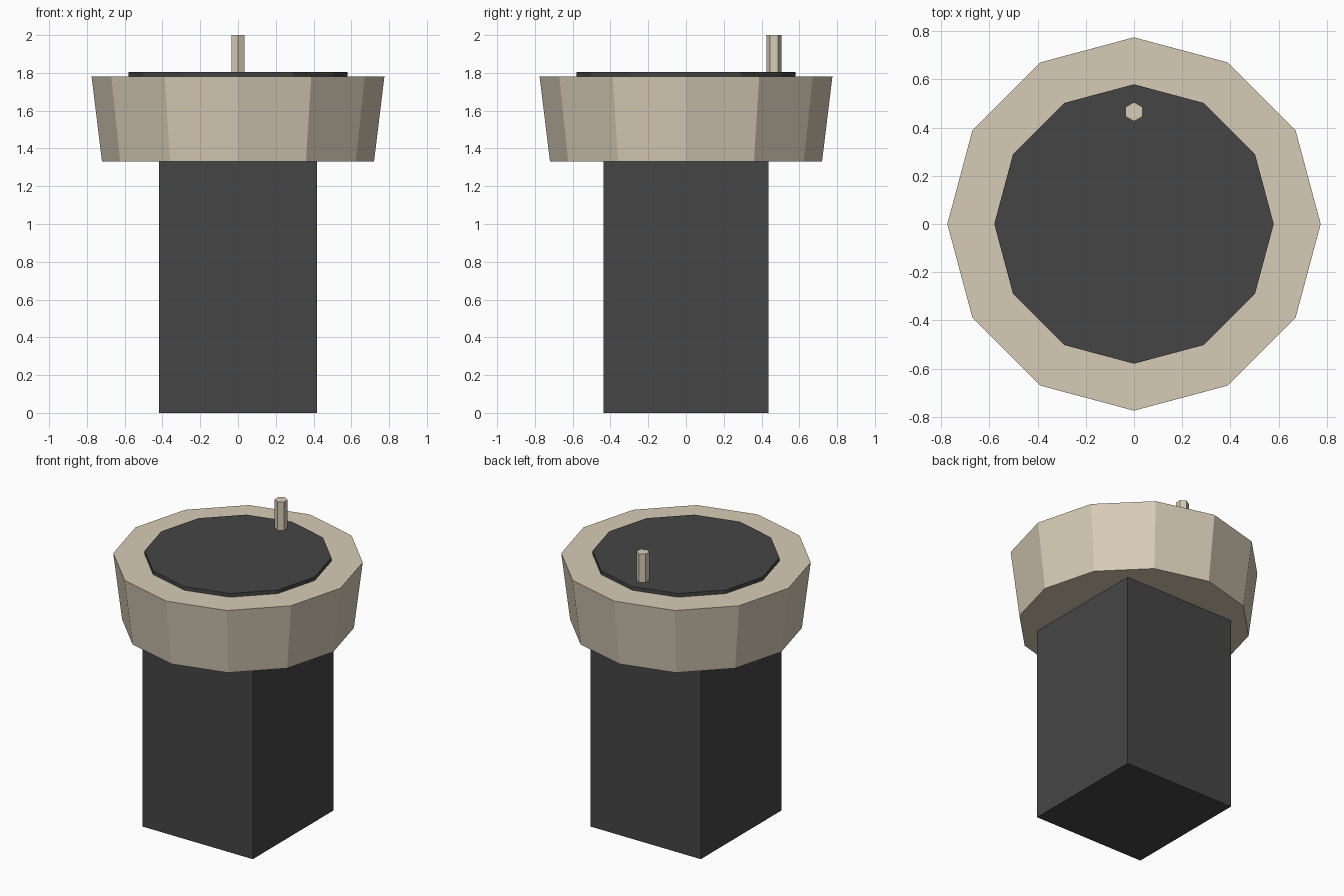
import bpy, bmesh, math

if "Cube" in bpy.data.objects:
    bpy.data.objects.remove(bpy.data.objects["Cube"])


def material(name, rgb):
    m = bpy.data.materials.new(name)
    m.diffuse_color = (*rgb, 1)
    m.use_nodes = True
    m.node_tree.nodes["Principled BSDF"].inputs["Base Color"].default_value = m.diffuse_color
    return m


beige = material("beige_stone", (0.68, 0.60, 0.47))
dark = material("dark_grey", (0.06, 0.06, 0.06))


def prism(name, sides, r0, r1, z0, z1, mat, start=0.0, centre=(0, 0), scale=(1, 1)):
    """Closed flat-sided prism with bottom radius r0 and top radius r1."""
    bm = bmesh.new()
    rings = []
    for r, z in ((r0, z0), (r1, z1)):
        ring = []
        for i in range(sides):
            a = start + 2 * math.pi * i / sides
            ring.append(bm.verts.new((centre[0] + r * math.cos(a) * scale[0],
                                      centre[1] + r * math.sin(a) * scale[1], z)))
        rings.append(ring)
    low, high = rings
    bm.faces.new(low[::-1])
    bm.faces.new(high)
    for i in range(sides):
        j = (i + 1) % sides
        bm.faces.new((low[i], low[j], high[j], high[i]))
    me = bpy.data.meshes.new(name)
    bm.to_mesh(me)
    bm.free()
    me.materials.append(mat)
    ob = bpy.data.objects.new(name, me)
    bpy.context.collection.objects.link(ob)
    return ob


# square column
s2 = math.sqrt(2)
prism("column", 4, s2, s2, 0, 1.33, dark, math.pi / 4, scale=(0.417, 0.436))
# flared twelve-sided head
prism("head", 12, 0.72, 0.775, 1.33, 1.78, beige)
# thin dark top plate
prism("top_plate", 12, 0.58, 0.58, 1.78, 1.805, dark)
# small six-sided pin near the back
prism("pin", 6, 0.04, 0.04, 1.78, 2.0, beige, math.pi / 2, centre=(0, 0.466))
